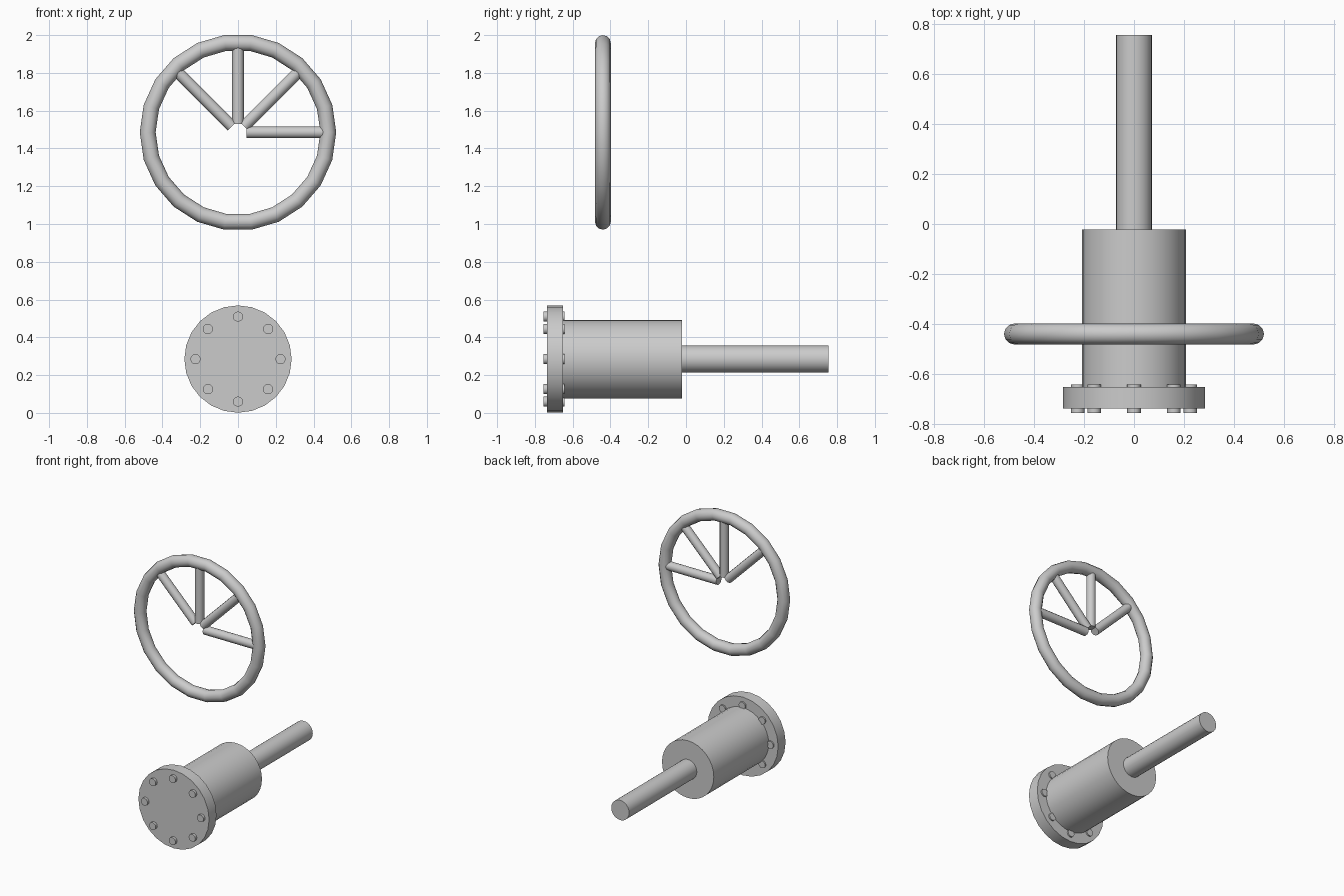
import bpy
from math import sin, cos, pi, radians
from mathutils import Vector

if "Cube" in bpy.data.objects:
    bpy.data.objects.remove(bpy.data.objects["Cube"])


def smooth(obj):
    bpy.ops.object.shade_smooth_by_angle(angle=radians(40))
    return obj


def rod(name, a, b, r, sides):
    """Cylinder running from point a to point b."""
    a, b = Vector(a), Vector(b)
    d = b - a
    bpy.ops.mesh.primitive_cylinder_add(
        vertices=sides, radius=r, depth=d.length, location=(a + b) / 2,
        rotation=d.to_track_quat('Z', 'Y').to_euler())
    bpy.context.object.name = name
    return smooth(bpy.context.object)


AXIS_Z = 0.285
WHEEL = Vector((0, -0.44, 1.485))

# Horizontal shaft assembly: flange, barrel, rod
rod("flange", (0, -0.737, AXIS_Z), (0, -0.652, AXIS_Z), 0.284, 24)
rod("barrel", (0, -0.66, AXIS_Z), (0, -0.022, AXIS_Z), 0.208, 32)
rod("shaft", (0, -0.03, AXIS_Z), (0, 0.755, AXIS_Z), 0.072, 24)

# Ring of bolts passing through the flange
for i in range(8):
    t = i * pi / 4
    x, z = 0.225 * cos(t), AXIS_Z + 0.225 * sin(t)
    rod(f"bolt_{i + 1}", (x, -0.755, z), (x, -0.642, z), 0.027, 12)

# Hand wheel rim
bpy.ops.mesh.primitive_torus_add(
    location=WHEEL, rotation=(pi / 2, 0, 0), major_segments=22,
    minor_segments=12, major_radius=0.478, minor_radius=0.042)
bpy.context.object.name = "wheel_rim"
smooth(bpy.context.object)

# Four spokes over the upper right part of the wheel
for i in range(4):
    d = Vector((cos(i * pi / 4), 0, sin(i * pi / 4)))
    rod(f"spoke_{i + 1}", WHEEL + d * 0.045, WHEEL + d * 0.45, 0.031, 12)
